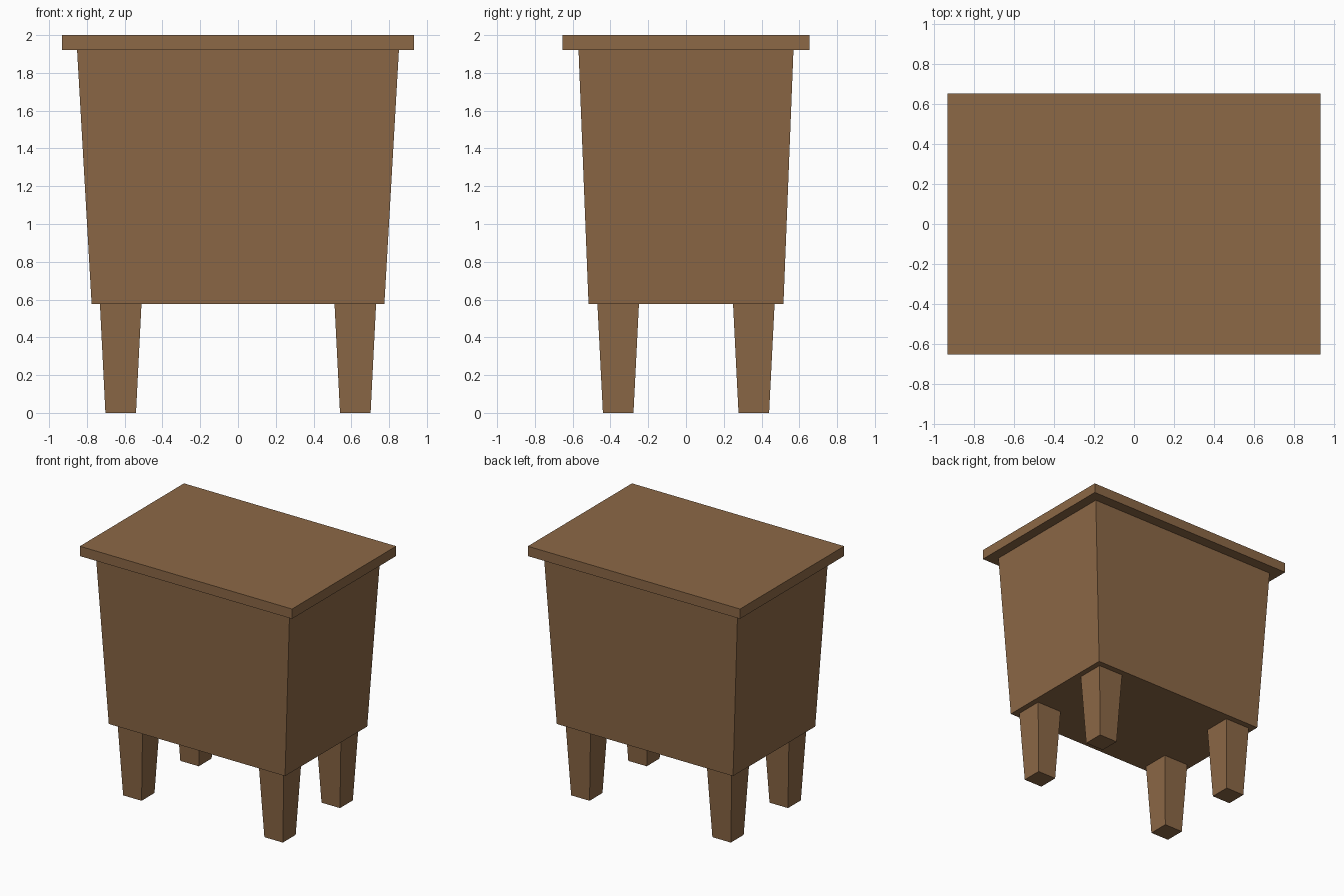
import bpy, bmesh

if "Cube" in bpy.data.objects:
    bpy.data.objects.remove(bpy.data.objects["Cube"])

wood = bpy.data.materials.new("brown wood")
wood.diffuse_color = (0.262, 0.138, 0.061, 1)
wood.use_nodes = True
wood.node_tree.nodes["Principled BSDF"].inputs["Base Color"].default_value = wood.diffuse_color


def tapered_box(name, center, bottom, top, z0, z1):
    """Box with separate half-sizes (x, y) at its bottom and top."""
    bm = bmesh.new()
    bmesh.ops.create_cube(bm, size=2)
    for v in bm.verts:
        half, z = (top, z1) if v.co.z > 0 else (bottom, z0)
        v.co = (center[0] + v.co.x * half[0], center[1] + v.co.y * half[1], z)
    mesh = bpy.data.meshes.new(name)
    bm.to_mesh(mesh)
    bm.free()
    mesh.materials.append(wood)
    obj = bpy.data.objects.new(name, mesh)
    bpy.context.collection.objects.link(obj)
    return obj


# Overhanging top slab
tapered_box("top_slab", (0, 0), (0.933, 0.654), (0.933, 0.654), 1.922, 2.0)

# Body, narrowing towards the bottom
tapered_box("body", (0, 0), (0.775, 0.516), (0.852, 0.569), 0.577, 1.922)

# Four tapered legs
for sy, depth in ((-1, "front"), (1, "back")):
    for sx, side in ((-1, "left"), (1, "right")):
        tapered_box(f"{depth}_{side}_leg", (sx * 0.621, sy * 0.359),
                    (0.081, 0.081), (0.11, 0.11), 0, 0.577)
